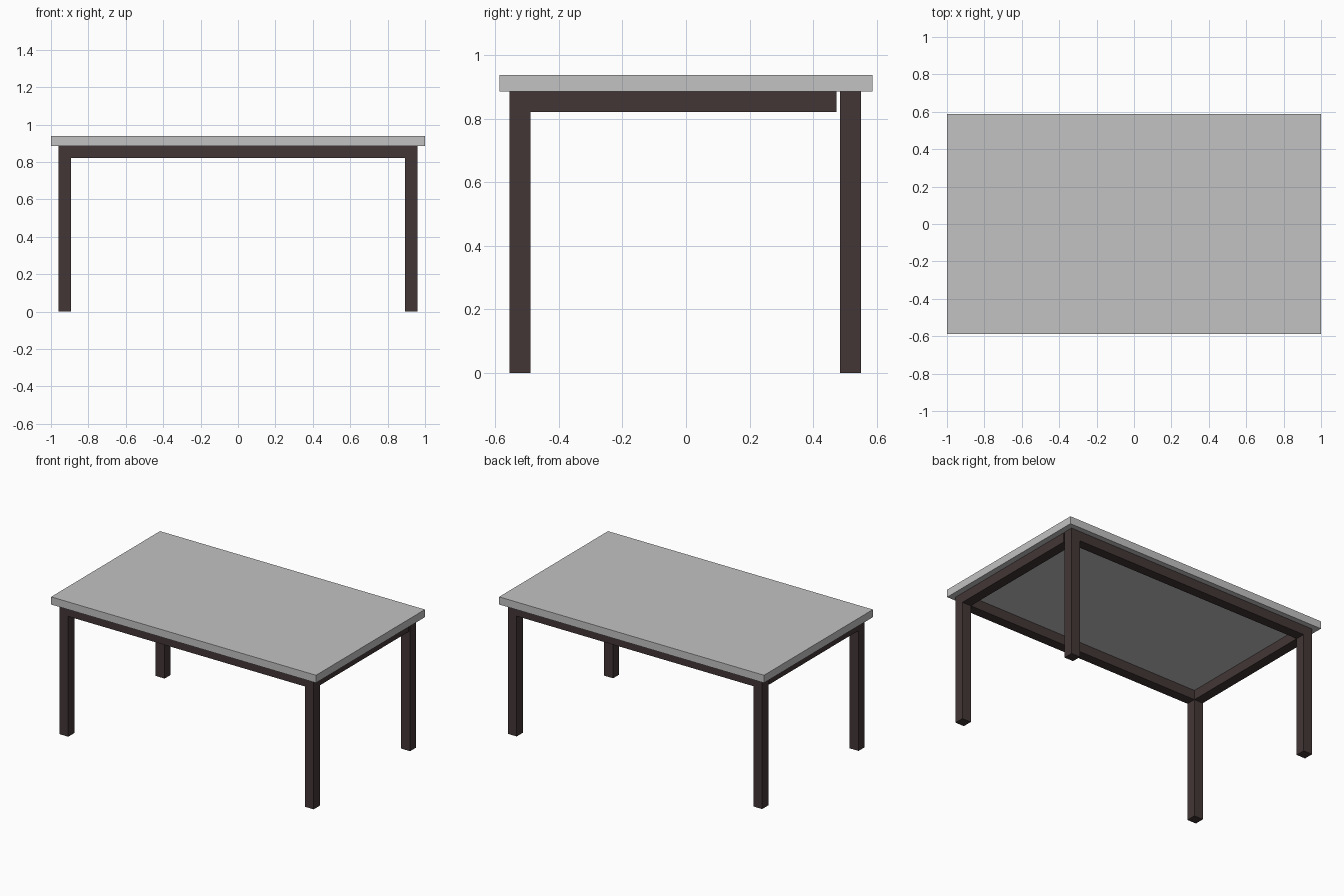
import bpy

cube = bpy.data.objects.get("Cube")
if cube:
    bpy.data.objects.remove(cube, do_unlink=True)


def make_material(name, rgb):
    mat = bpy.data.materials.new(name)
    mat.use_nodes = True
    color = (*rgb, 1.0)
    mat.diffuse_color = color
    mat.node_tree.nodes["Principled BSDF"].inputs["Base Color"].default_value = color
    return mat


def box(name, low, high, mat):
    """Box spanning two opposite corners."""
    center = [(a + b) / 2 for a, b in zip(low, high)]
    bpy.ops.mesh.primitive_cube_add(size=1, location=center)
    obj = bpy.context.object
    obj.name = name
    obj.scale = [b - a for a, b in zip(low, high)]
    bpy.ops.object.transform_apply(location=False, rotation=False, scale=True)
    obj.data.materials.append(mat)
    return obj


grey = make_material("light grey top", (0.54, 0.54, 0.54))
brown = make_material("dark brown wood", (0.056, 0.037, 0.037))

TOP_BOTTOM, TOP_HEIGHT = 0.886, 0.938
RAIL_BOTTOM = 0.821
OUTER_X, INNER_X = 0.96, 0.893
ROWS = {"front": (-0.555, -0.489), "back": (0.484, 0.55)}

# Table top
box("table_top", (-1, -0.587, TOP_BOTTOM), (1, 0.587, TOP_HEIGHT), grey)

# Legs and long rails
for row, (y0, y1) in ROWS.items():
    box(f"{row}_rail", (-INNER_X, y0, RAIL_BOTTOM), (INNER_X, y1, TOP_BOTTOM), brown)
    box(f"{row}_left_leg", (INNER_X, y0, 0), (OUTER_X, y1, TOP_BOTTOM), brown)
    box(f"{row}_right_leg", (-OUTER_X, y0, 0), (-INNER_X, y1, TOP_BOTTOM), brown)

# Side rails, stopping just short of the back legs
y0, y1 = ROWS["front"][1], 0.473
box("left_rail", (INNER_X, y0, RAIL_BOTTOM), (OUTER_X, y1, TOP_BOTTOM), brown)
box("right_rail", (-OUTER_X, y0, RAIL_BOTTOM), (-INNER_X, y1, TOP_BOTTOM), brown)
